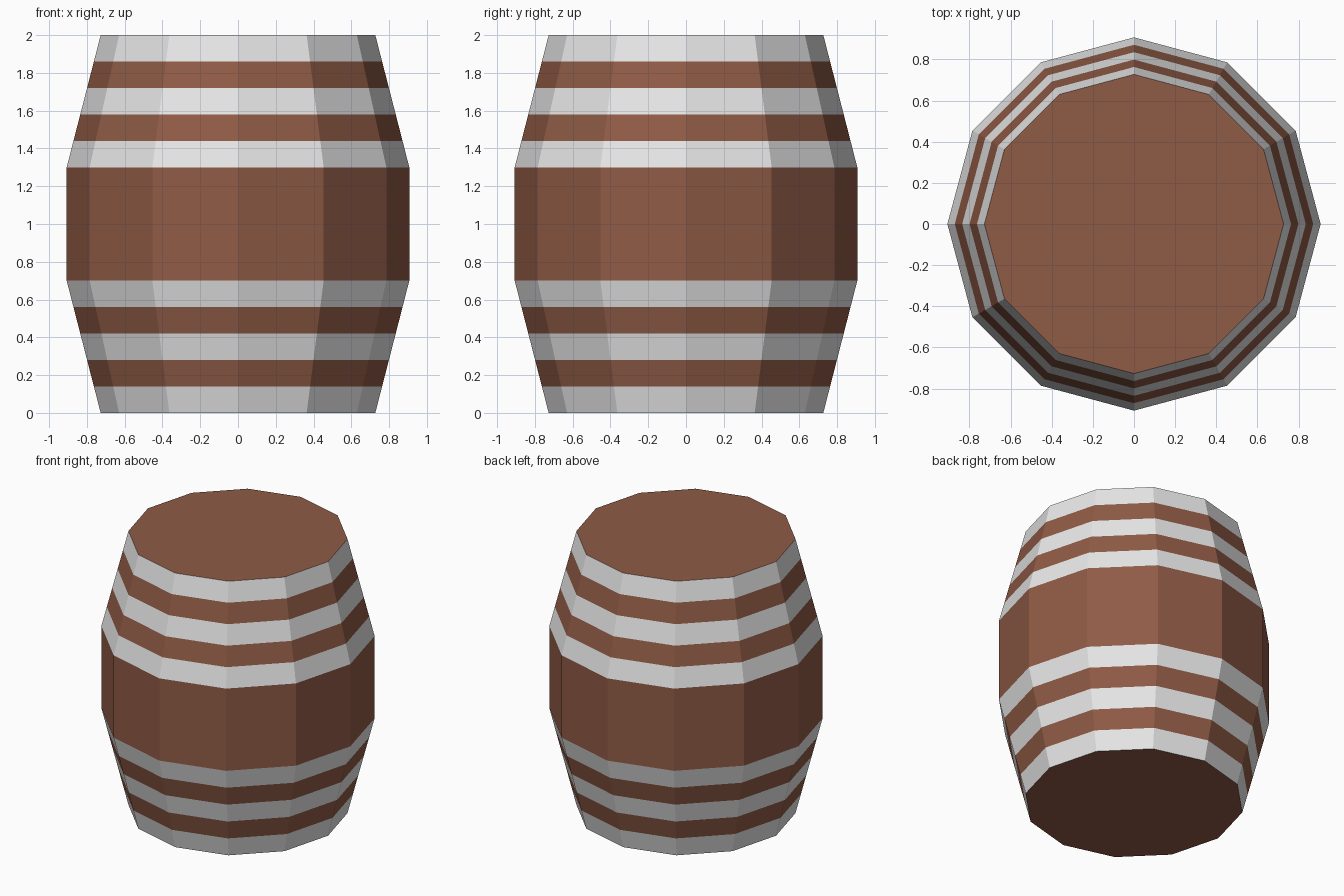
import bpy, bmesh, math

if "Cube" in bpy.data.objects:
    bpy.data.objects.remove(bpy.data.objects["Cube"])

SIDES = 12
R_END, R_BELLY = 0.727, 0.907
Z_LOW, Z_HIGH, HEIGHT = 0.7, 1.3, 2.0


def material(name, rgb):
    m = bpy.data.materials.new(name)
    m.diffuse_color = (*rgb, 1)
    m.use_nodes = True
    m.node_tree.nodes["Principled BSDF"].inputs["Base Color"].default_value = m.diffuse_color
    return m


wood = material("brown wood", (0.275, 0.104, 0.060))
metal = material("light grey metal", (0.8, 0.8, 0.8))

# Ring heights: five equal bands on each tapered end, one straight belly
heights = [Z_LOW * i / 5 for i in range(6)]
heights += [HEIGHT - z for z in reversed(heights)]


def radius(z):
    t = min(z, HEIGHT - z, Z_LOW) / Z_LOW
    return R_END + (R_BELLY - R_END) * t


# Barrel body: stacked rings, alternating metal hoops and wood
bm = bmesh.new()
rings = []
for z in heights:
    r = radius(z)
    rings.append([bm.verts.new((r * math.cos(a), r * math.sin(a), z))
                  for a in (2 * math.pi * i / SIDES for i in range(SIDES))])

for band, (low, high) in enumerate(zip(rings, rings[1:])):
    for i in range(SIDES):
        j = (i + 1) % SIDES
        f = bm.faces.new((low[i], low[j], high[j], high[i]))
        f.material_index = 1 if band % 2 == 0 else 0

# Wooden lids
bm.faces.new(list(reversed(rings[0])))
bm.faces.new(rings[-1])

mesh = bpy.data.meshes.new("barrel")
bm.to_mesh(mesh)
bm.free()
mesh.materials.append(wood)
mesh.materials.append(metal)
bpy.context.collection.objects.link(bpy.data.objects.new("barrel", mesh))
